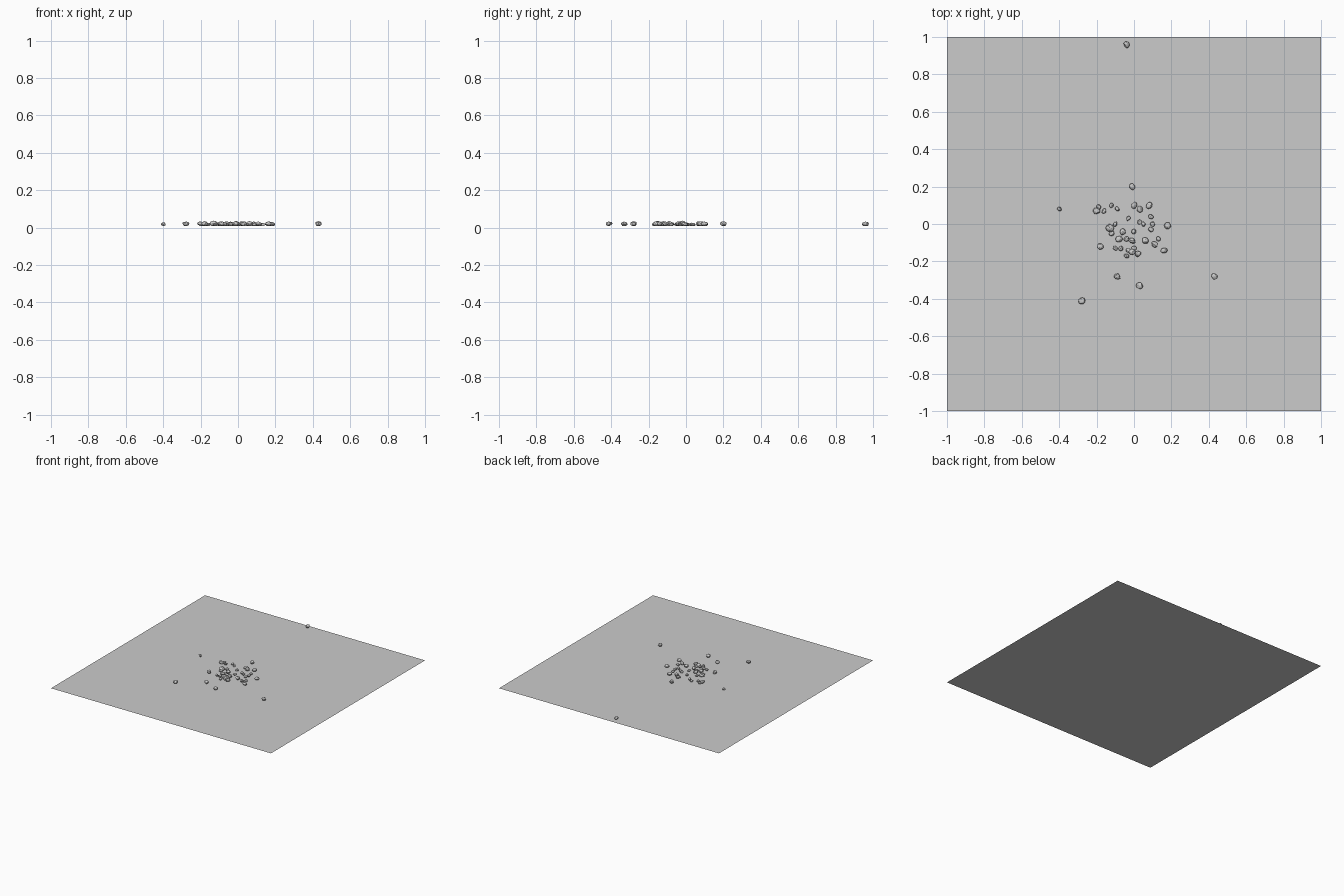
import bpy
import bmesh
import random
from math import pi
from mathutils import Matrix, Vector

random.seed(7)

default_cube = bpy.data.objects.get("Cube")
if default_cube:
    bpy.data.objects.remove(default_cube, do_unlink=True)


def make_material(name, colour):
    material = bpy.data.materials.new(name)
    material.use_nodes = True
    material.diffuse_color = colour
    shader = material.node_tree.nodes["Principled BSDF"]
    shader.inputs["Base Color"].default_value = colour
    return material


def add_object(name, mesh_builder, material):
    mesh_builder.normal_update()
    mesh = bpy.data.meshes.new(name)
    mesh_builder.to_mesh(mesh)
    mesh_builder.free()
    mesh.materials.append(material)
    scene_object = bpy.data.objects.new(name, mesh)
    bpy.context.collection.objects.link(scene_object)
    return scene_object


def add_pebble(name, x, y, length, material):
    """Faceted stone: a jittered, stretched and flattened icosphere."""
    builder = bmesh.new()
    bmesh.ops.create_icosphere(builder, subdivisions=2, radius=1)
    # Chip the ball with a few random planes to give broad flat facets
    for chip in range(9):
        direction = Vector([random.gauss(0, 1) for axis in "xyz"]).normalized()
        reach = random.uniform(0.7, 0.9)
        for vertex in builder.verts:
            excess = vertex.co.dot(direction) - reach
            if excess > 0:
                vertex.co -= direction * excess
    # Stretch, then turn about the vertical
    half = length / 2
    width = half * random.uniform(0.75, 0.95)
    height = half * random.uniform(0.6, 0.75)
    turn = Matrix.Rotation(random.uniform(0, pi), 4, "Z")
    shape = turn @ Matrix.Diagonal((half, width, height, 1))
    bmesh.ops.transform(builder, matrix=shape, verts=builder.verts)
    # Rest the underside just above the ground
    lowest = min(vertex.co.z for vertex in builder.verts)
    bmesh.ops.translate(builder, vec=(x, y, GAP - lowest), verts=builder.verts)
    return add_object(name, builder, material)


GAP = 0.007
ground_grey = make_material("ground grey", (0.6, 0.6, 0.6, 1))
stone_grey = make_material("stone grey", (0.6, 0.6, 0.6, 1))

# Flat square ground sheet
sheet = bmesh.new()
bmesh.ops.create_grid(sheet, x_segments=1, y_segments=1, size=1)
add_object("ground_sheet", sheet, ground_grey)

# Stones flung away from the heap: x, y, length in hundredths
stray_stones = [
    (-4, 96, 4), (-1, 20, 4), (-40, 8, 3), (-28, -41, 4),
    (-9, -28, 4), (3, -33, 4), (43, -28, 4), (-18, -12, 4),
]

# Central scatter of stones
heap_stones = [
    (-20, 7, 4), (-19, 9, 3), (-16, 7, 3), (-12, 10, 3), (-9, 8, 3),
    (0, 10, 4), (3, 8, 4), (8, 10, 4), (9, 4, 3), (-3, 3, 3),
    (-10, 0, 3), (-13, -2, 5), (-12, -5, 3), (-8, -8, 4), (-6, -4, 4),
    (-4, -8, 3), (0, -4, 3), (-1, -9, 4), (3, 1, 3), (5, 0, 3),
    (10, 0, 3), (9, -3, 3), (6, -9, 4), (13, -8, 3), (11, -11, 4),
    (16, -14, 4), (18, -1, 4), (-10, -13, 3), (-7, -13, 3),
    (-3, -14, 3), (-4, -17, 3), (-1, -15, 4), (2, -16, 4), (0, -13, 3),
]

for prefix, stones in (("stray_stone", stray_stones), ("heap_stone", heap_stones)):
    for number, (x, y, length) in enumerate(stones, start=1):
        add_pebble(f"{prefix}_{number}", x / 100, y / 100, length / 100, stone_grey)
